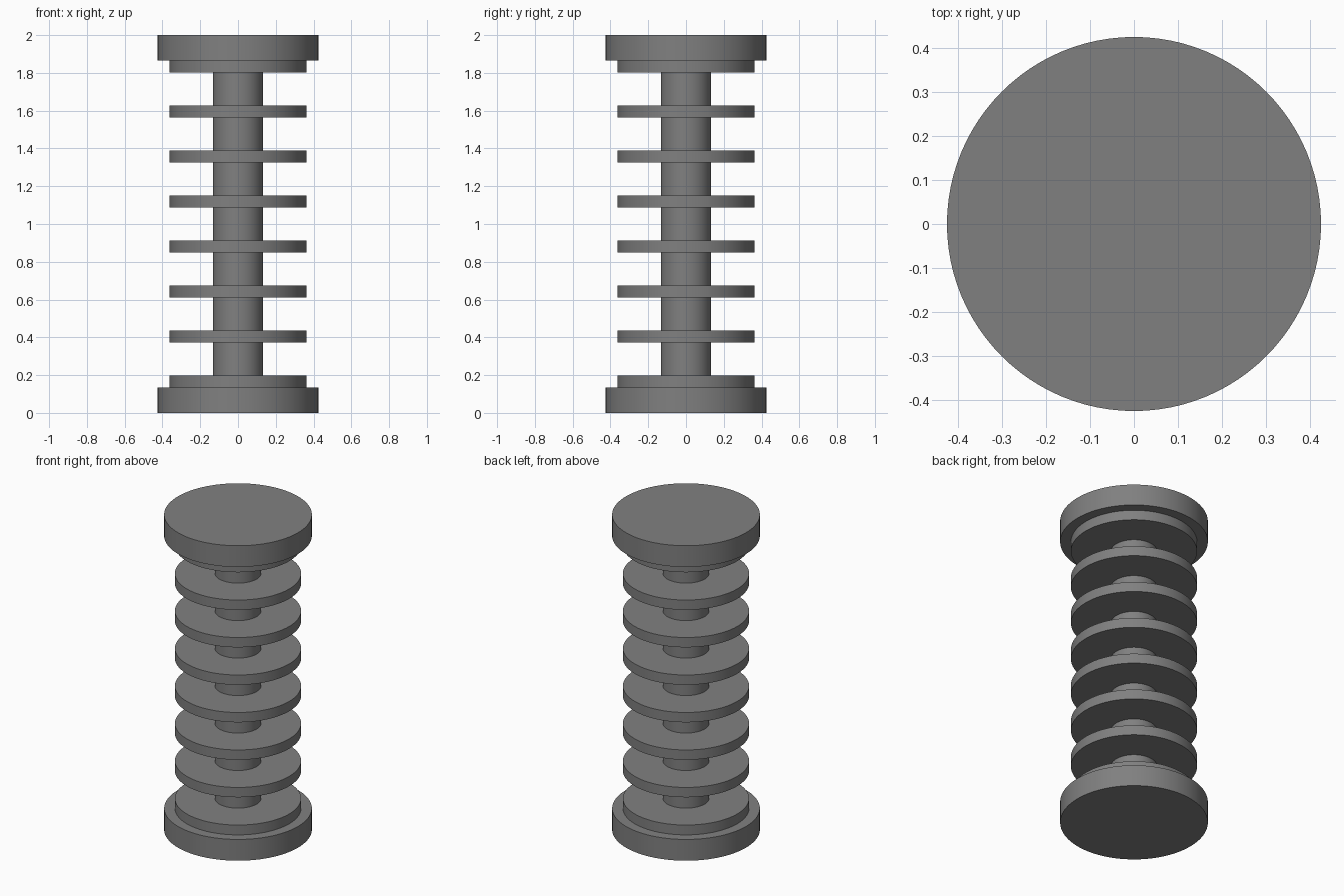
import bpy, bmesh, math

if "Cube" in bpy.data.objects:
    bpy.data.objects.remove(bpy.data.objects["Cube"])

SIDES = 96
FLANGE_R, DISC_R, SHAFT_R = 0.425, 0.363, 0.133
FLANGE_H, DISC_H, PITCH = 0.135, 0.0625, 0.238

grey = bpy.data.materials.new("mid grey")
grey.diffuse_color = (0.216, 0.216, 0.216, 1)
grey.use_nodes = True
grey.node_tree.nodes["Principled BSDF"].inputs["Base Color"].default_value = grey.diffuse_color


def lathe(name, profile):
    """Turn (radius, height) points around z and cap both ends."""
    bm = bmesh.new()
    rings = [[bm.verts.new((r * math.cos(2 * math.pi * i / SIDES),
                            r * math.sin(2 * math.pi * i / SIDES), z))
              for i in range(SIDES)] for r, z in profile]
    for low, high in zip(rings, rings[1:]):
        for i in range(SIDES):
            j = (i + 1) % SIDES
            bm.faces.new((low[i], low[j], high[j], high[i]))
    bm.faces.new(rings[0][::-1])
    bm.faces.new(rings[-1])
    mesh = bpy.data.meshes.new(name)
    bm.to_mesh(mesh)
    bm.free()
    mesh.materials.append(grey)
    obj = bpy.data.objects.new(name, mesh)
    bpy.context.collection.objects.link(obj)
    bpy.context.view_layer.objects.active = obj
    obj.select_set(True)
    bpy.ops.object.shade_smooth_by_angle(angle=math.radians(30))
    obj.select_set(False)


# Bottom flange and its stepped collar
profile = [(FLANGE_R, 0), (FLANGE_R, FLANGE_H), (DISC_R, FLANGE_H),
           (DISC_R, FLANGE_H + DISC_H), (SHAFT_R, FLANGE_H + DISC_H)]

# Six evenly spaced discs along the shaft
for k in range(6):
    mid = 1 + (k - 2.5) * PITCH
    lo, hi = mid - DISC_H / 2, mid + DISC_H / 2
    profile += [(SHAFT_R, lo), (DISC_R, lo), (DISC_R, hi), (SHAFT_R, hi)]

# Top collar and flange mirror the bottom
profile += [(r, 2 - z) for r, z in reversed(profile[:5])]

lathe("ribbed_spool", profile)
